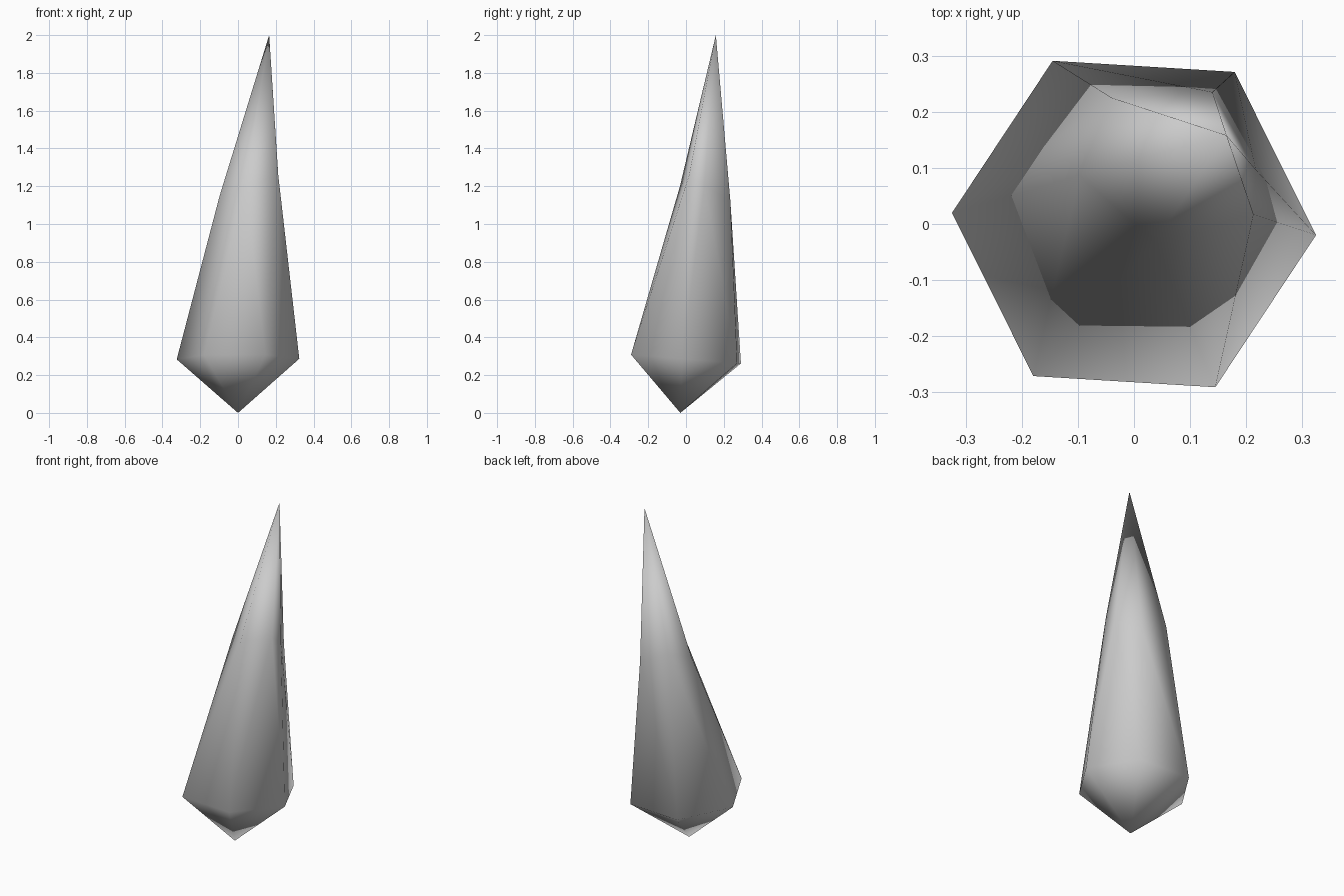
import bpy
import bmesh
from math import cos, sin, radians

cube = bpy.data.objects.get("Cube")
if cube:
    bpy.data.objects.remove(cube, do_unlink=True)

# Grey stone material
stone = bpy.data.materials.new("grey_stone")
stone.use_nodes = True
colour = (0.6, 0.6, 0.6, 1)
stone.diffuse_color = colour
stone.node_tree.nodes["Principled BSDF"].inputs["Base Color"].default_value = colour

bm = bmesh.new()

# Wide girdle: a regular hexagon, tilted a little towards the back
girdle = []
for i in range(6):
    a = radians(116.5 - 60 * i)
    x, y = 0.325 * cos(a), 0.325 * sin(a)
    girdle.append(bm.verts.new((x, y, 0.285 - 0.08 * y)))

# Narrow shoulder: each point sits between two girdle corners
shoulder = [bm.verts.new(p) for p in (
    (0.14, 0.235, 1.12), (0.217, 0.097, 1.2), (0.213, 0.017, 1.26),
    (0.037, -0.032, 1.2), (-0.097, 0.087, 1.15), (-0.04, 0.225, 1.2))]

tip = bm.verts.new((0, -0.03, 0))
apex = bm.verts.new((0.165, 0.158, 2))

# Facets: lower point, zigzag body, long spire
for i in range(6):
    j = (i + 1) % 6
    bm.faces.new((tip, girdle[i], girdle[j]))
    bm.faces.new((girdle[i], shoulder[i], girdle[j]))
    bm.faces.new((girdle[j], shoulder[i], shoulder[j]))
    bm.faces.new((shoulder[i], apex, shoulder[j]))

bmesh.ops.recalc_face_normals(bm, faces=bm.faces[:])
for f in bm.faces:
    f.smooth = True

mesh = bpy.data.meshes.new("crystal_shard")
bm.to_mesh(mesh)
bm.free()
mesh.materials.append(stone)
shard = bpy.data.objects.new("crystal_shard", mesh)
bpy.context.collection.objects.link(shard)
